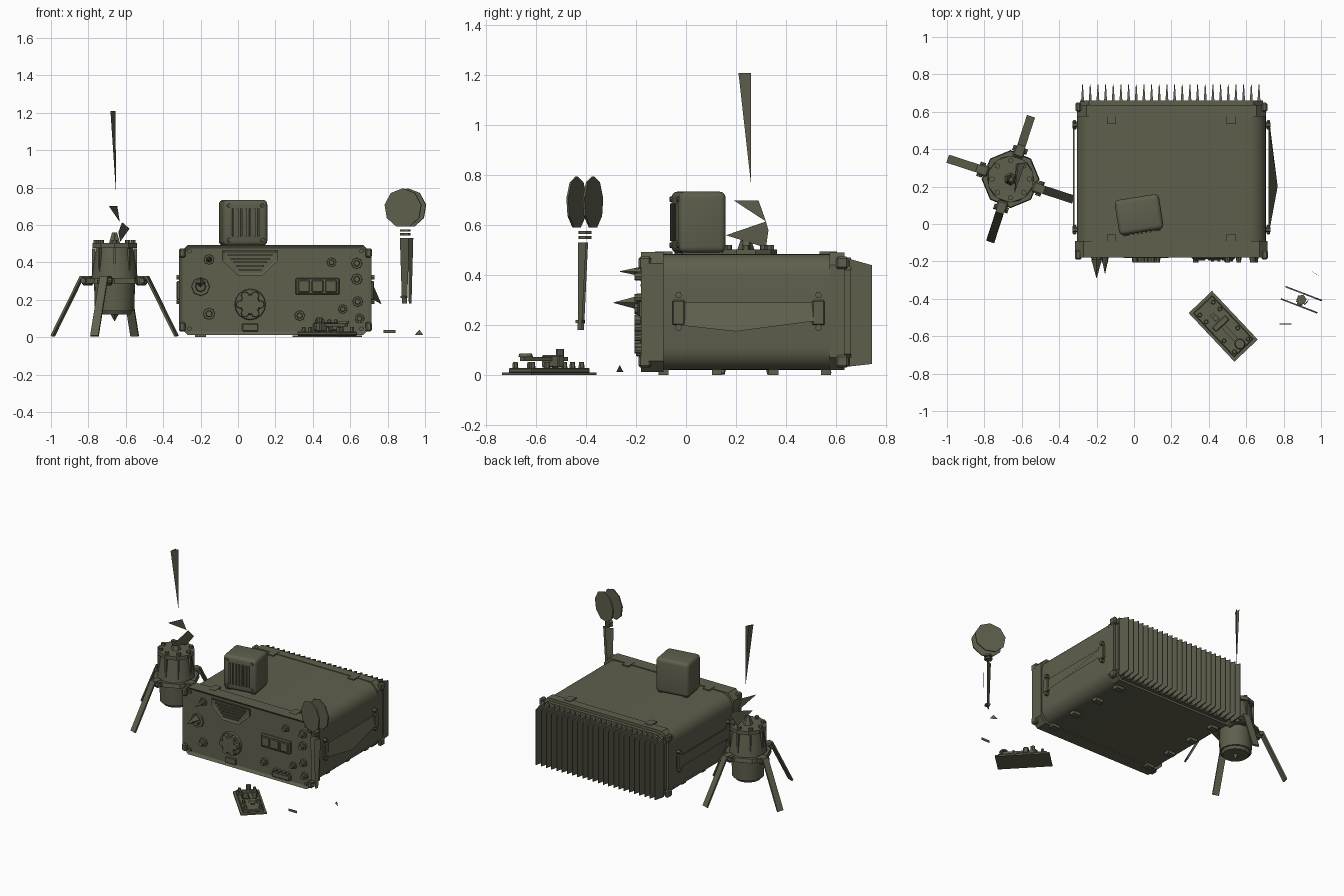
import bpy, bmesh
from math import radians, pi, cos, sin
from mathutils import Matrix, Vector

if "Cube" in bpy.data.objects:
    bpy.data.objects.remove(bpy.data.objects["Cube"], do_unlink=True)

# One olive paint for everything
olive = bpy.data.materials.new("olive_paint")
olive.use_nodes = True
olive.diffuse_color = (0.115, 0.115, 0.075, 1)
bsdf = next(n for n in olive.node_tree.nodes if n.type == "BSDF_PRINCIPLED")
bsdf.inputs["Base Color"].default_value = olive.diffuse_color
bsdf.inputs["Roughness"].default_value = 0.8

FRONT = Matrix.Rotation(radians(90), 4, "X")    # points a cylinder forward
SIDE = Matrix.Rotation(radians(90), 4, "Y")     # points a cylinder left


def finish(name, bm, place=None, smooth=False):
    bmesh.ops.recalc_face_normals(bm, faces=bm.faces)
    if place:
        bmesh.ops.transform(bm, matrix=place, verts=bm.verts)
    mesh = bpy.data.meshes.new(name)
    bm.to_mesh(mesh)
    bm.free()
    mesh.materials.append(olive)
    obj = bpy.data.objects.new(name, mesh)
    bpy.context.collection.objects.link(obj)
    if smooth:
        bpy.ops.object.select_all(action="DESELECT")
        obj.select_set(True)
        bpy.context.view_layer.objects.active = obj
        bpy.ops.object.shade_smooth_by_angle(angle=radians(40))
    return obj


def box(name, centre, size, place=None, bevel=0, segments=1):
    bm = bmesh.new()
    bmesh.ops.create_cube(bm, size=1)
    bmesh.ops.scale(bm, vec=size, verts=bm.verts)
    if bevel:
        bmesh.ops.bevel(bm, geom=bm.edges[:], offset=bevel, segments=segments,
                        profile=0.5, affect="EDGES")
    move = Matrix.Translation(centre)
    return finish(name, bm, place @ move if place else move, segments > 1)


def cone(name, centre, r1, r2, depth, sides=12, turn=None, place=None, smooth=False):
    bm = bmesh.new()
    bmesh.ops.create_cone(bm, cap_ends=True, segments=sides, radius1=r1, radius2=r2, depth=depth)
    move = Matrix.Translation(centre) @ (turn or Matrix())
    return finish(name, bm, place @ move if place else move, smooth)


def prism(name, outline, y0, y1, inset=0, sink=0):
    """Extrude an x-z outline along y; optionally recess the front face."""
    bm = bmesh.new()
    face = bm.faces.new([bm.verts.new((x, y0, z)) for x, z in outline])
    back = bmesh.ops.extrude_face_region(bm, geom=[face], use_keep_orig=True)["geom"]
    bmesh.ops.translate(bm, vec=(0, y1 - y0, 0),
                        verts=[v for v in back if isinstance(v, bmesh.types.BMVert)])
    bmesh.ops.recalc_face_normals(bm, faces=bm.faces)
    if inset:
        bmesh.ops.inset_region(bm, faces=[face], thickness=inset, use_even_offset=True)
        bmesh.ops.translate(bm, vec=(0, sink, 0), verts=face.verts)
    return finish(name, bm)


def sheet(name, points):
    bm = bmesh.new()
    bm.faces.new([bm.verts.new(p) for p in points])
    return finish(name, bm)


def chamfered(x0, x1, z0, z1, c):
    return [(x0 + c, z0), (x1 - c, z0), (x1, z0 + c), (x1, z1 - c),
            (x1 - c, z1), (x0 + c, z1), (x0, z1 - c), (x0, z0 + c)]


# Radio case with rounded long edges
bm = bmesh.new()
bmesh.ops.create_cube(bm, size=1)
bmesh.ops.scale(bm, vec=(1.01, 0.68, 0.465), verts=bm.verts)
long_edges = [e for e in bm.edges if abs(e.verts[0].co.y - e.verts[1].co.y) > 0.1]
bmesh.ops.bevel(bm, geom=long_edges, offset=0.09, segments=6, profile=0.5, affect="EDGES")
finish("radio_case", bm, Matrix.Translation((0.2, 0.24, 0.253)), True)

# Front and rear frames
prism("front_frame", chamfered(-0.315, 0.715, 0.012, 0.492, 0.045), -0.18, -0.09, 0.018, 0.012)
prism("rear_frame", chamfered(-0.305, 0.705, 0.02, 0.49, 0.05), 0.575, 0.635)
prism("rear_plate", chamfered(-0.29, 0.69, 0.035, 0.47, 0.05), 0.63, 0.66)

# Corner guards, latches and feet
for x in (-0.298, 0.698):
    for z in (0.055, 0.45):
        box("front_corner_guard", (x, -0.165, z), (0.035, 0.05, 0.05), bevel=0.008)
        box("rear_corner_guard", (x, 0.625, z), (0.03, 0.05, 0.05), bevel=0.008)
    for y in (-0.03, 0.53):
        box("side_latch", (x + (0.02 if x > 0 else -0.02), y, 0.25), (0.02, 0.05, 0.1), bevel=0.005)
        for z in (0.19, 0.32):
            cone("latch_bolt", (x + (0.018 if x > 0 else -0.018), y, z), 0.014, 0.014, 0.025, 6, SIDE)
for y in (-0.09, 0.125, 0.35, 0.56):
    for x in (-0.2, 0.6):
        box("foot", (x, y, 0.012), (0.06, 0.04, 0.024))
for x in (-0.12, 0.52):
    for y in (-0.09, 0.57):
        box("top_clip", (x, y, 0.488), (0.05, 0.07, 0.012))

# Carrying straps
sheet("left_strap", [(0.718, -0.03, 0.29), (0.718, 0.54, 0.29), (0.725, 0.54, 0.22),
                     (0.768, 0.2, 0.175), (0.725, -0.03, 0.2)])
box("right_strap", (-0.322, 0.25, 0.25), (0.008, 0.57, 0.08))

# Rear cooling fins, tapering towards the tip
for i in range(24):
    x = -0.275 + i * 0.041
    bm = bmesh.new()
    rows = []
    for y, half, low, high in ((0.655, 0.008, 0.035, 0.465), (0.745, 0.002, 0.045, 0.44)):
        rows.append([bm.verts.new((x + s * half, y, z))
                     for s, z in ((-1, low), (1, low), (1, high), (-1, high))])
    bm.faces.new(rows[0])
    bm.faces.new(rows[1])
    for k in range(4):
        n = (k + 1) % 4
        bm.faces.new((rows[0][k], rows[0][n], rows[1][n], rows[1][k]))
    finish("cooling_fin", bm)

# Front panel: grille, dial, display, label and controls
prism("grille_plate", [(0, 0.33), (0.13, 0.33), (0.215, 0.41), (0.215, 0.462),
                       (-0.085, 0.462), (-0.085, 0.41)], -0.178, -0.16, 0.012, 0.006)
for i in range(5):
    box("grille_bar", (0.065, -0.177, 0.36 + i * 0.02), (0.12 + i * 0.03, 0.012, 0.009))
cone("dial_base", (0.065, -0.172, 0.175), 0.085, 0.08, 0.02, 16, FRONT)
cone("dial_core", (0.065, -0.188, 0.175), 0.058, 0.05, 0.035, 12, FRONT)
for i in range(6):
    a = i * pi / 3
    cone("dial_lobe", (0.065 + 0.054 * cos(a), -0.188, 0.175 + 0.054 * sin(a)),
         0.023, 0.02, 0.035, 8, FRONT)
box("display_frame", (0.425, -0.175, 0.272), (0.235, 0.024, 0.09), bevel=0.006)
for i in range(3):
    box("display_cell", (0.352 + i * 0.073, -0.188, 0.272), (0.062, 0.012, 0.065), bevel=0.004)
box("label_plate", (0.065, -0.172, 0.052), (0.085, 0.014, 0.042), bevel=0.004)
for x, z, r in ((-0.2, 0.27, 0.05), (-0.155, 0.415, 0.028), (-0.155, 0.125, 0.032),
                (0.635, 0.395, 0.03), (0.635, 0.31, 0.03), (0.64, 0.19, 0.028),
                (0.56, 0.15, 0.025), (0.33, 0.115, 0.028), (0.5, 0.4, 0.026),
                (0.65, 0.1, 0.026)):
    cone("control_base", (x, -0.172, z), r, r * 0.95, 0.014, 8, FRONT)
    cone("control_knob", (x, -0.188, z), r * 0.6, r * 0.5, 0.035, 8, FRONT)
cone("upper_plug", (-0.155, -0.225, 0.415), 0.018, 0.001, 0.08, 4, FRONT)
cone("lower_plug", (-0.2, -0.24, 0.29), 0.028, 0.001, 0.1, 4, FRONT)
box("terminal_strip", (0.47, -0.175, 0.055), (0.14, 0.03, 0.04), bevel=0.006)
for i in range(4):
    cone("terminal_post", (0.42 + i * 0.034, -0.183, 0.085), 0.011, 0.009, 0.035, 6, FRONT)
for x in (-0.26, 0.66):
    for z in (0.045, 0.46):
        cone("panel_screw", (x, -0.172, z), 0.012, 0.012, 0.015, 6, FRONT)

# Loudspeaker box on the case
spin = Matrix.Translation((0.027, 0.05, 0.612)) @ Matrix.Rotation(radians(9), 4, "Z")
box("speaker_box", (0, 0, 0), (0.24, 0.19, 0.245), spin, 0.025, 4)
for i in range(7):
    box("speaker_slat", ((i - 3) * 0.023, -0.097, 0), (0.01, 0.012, 0.15), spin)
for x in (-0.09, 0.09):
    box("speaker_foot", (x, 0, -0.12), (0.03, 0.16, 0.02), spin)
    for z in (-0.092, 0.092):
        cone("speaker_screw", (x, -0.096, z), 0.012, 0.01, 0.012, 8, FRONT, spin)

# Antenna base on its four legs
BASE = Matrix.Translation((-0.66, 0.24, 0))
cone("base_cup", (0, 0, 0.215), 0.105, 0.11, 0.15, 16, place=BASE, smooth=True)
cone("base_cap", (0, 0, 0.135), 0.085, 0.1, 0.03, 16, place=BASE)
cone("base_spike", (0, 0, 0.107), 0.002, 0.024, 0.04, 4, place=BASE)
cone("base_collar", (0, 0, 0.302), 0.155, 0.15, 0.028, 8, place=BASE)
cone("base_bell", (0, 0, 0.395), 0.125, 0.1, 0.17, 16, place=BASE, smooth=True)
cone("base_flange", (0, 0, 0.49), 0.125, 0.125, 0.025, 10, place=BASE)
for i in range(8):
    around = BASE @ Matrix.Rotation(i * pi / 4, 4, "Z")
    cone("flange_bolt", (0.1, 0, 0.51), 0.015, 0.015, 0.02, 6, place=around)
    box("bell_rib", (0.112, 0, 0.395), (0.016, 0.012, 0.16), around)
for i in range(4):
    around = BASE @ Matrix.Rotation(radians(72 + 90 * i), 4, "Z")
    box("leg_bracket", (0.15, 0, 0.302), (0.05, 0.06, 0.05), around, 0.008)
    cone("leg_pin", (0.165, 0, 0.302), 0.015, 0.015, 0.08, 8, FRONT, around)
    box("leg_arm", (0.165, 0, 0.32), (0.05, 0.045, 0.014), around)
    top, tip = Vector((0.185, 0, 0.32)), Vector((0.348, 0, 0.006))
    tilt = (tip - top).to_track_quat("Z", "Y").to_matrix().to_4x4()
    slope = Matrix.Translation((top + tip) / 2) @ tilt
    leg = box("antenna_leg", (0, 0, 0), (0.045, 0.012, (tip - top).length), None)
    thin_axis = Matrix.Rotation(radians(90), 4, "Z") if abs(tilt[1][1]) > 0.5 else Matrix()
    leg.data.transform(around @ slope @ thin_axis)

# Whip antenna in separate slivers
cone("antenna_spring", (0, 0, 0.53), 0.035, 0.015, 0.06, 6, place=BASE)
sheet("spring_sliver", [(-0.64, 0.16, 0.56), (-0.62, 0.32, 0.615), (-0.58, 0.33, 0.58), (-0.63, 0.32, 0.51)])
sheet("joint_sliver", [(-0.69, 0.19, 0.70), (-0.645, 0.29, 0.70), (-0.632, 0.32, 0.615)])
sheet("whip_front", [(-0.682, 0.21, 1.21), (-0.655, 0.26, 1.21), (-0.652, 0.26, 0.765)])
sheet("whip_back", [(-0.682, 0.21, 1.21), (-0.675, 0.26, 1.21), (-0.652, 0.26, 0.765)])

# Microphone: two thin faceted discs on a slim grip
MIC = Matrix.Translation((0.895, -0.405, 0)) @ Matrix.Rotation(radians(-21), 4, "Z")
for offset in (-0.035, 0.035):
    cone("microphone_disc", (0, offset, 0.69), 0.106, 0.106, 0.008, 9, FRONT, MIC)
for z in (0.55, 0.57):
    cone("microphone_ring", (0, 0, z), 0.028, 0.028, 0.012, 6, place=MIC)
for x, wide in ((-0.004, 0.04), (0.03, 0.015)):
    sheet("microphone_grip", [MIC @ Vector(p) for p in (
        (x - wide / 2, -0.02, 0.53), (x + wide / 2, 0.02, 0.53),
        (x + wide / 3, 0, 0.18), (x - wide / 5, -0.02, 0.18))])
box("microphone_button", (0, -0.02, 0.215), (0.03, 0.03, 0.012), MIC)

# Hand key: stepped base, lever, posts and knob
KEY = Matrix.Translation((0.477, -0.547, 0)) @ Matrix.Rotation(radians(-46.7), 4, "Z")
box("key_base", (0, 0, 0.005), (0.357, 0.172, 0.01), KEY)
box("key_deck", (0, 0, 0.019), (0.32, 0.14, 0.02), KEY, 0.004)
box("key_lever", (0.03, 0, 0.065), (0.24, 0.025, 0.016), KEY)
box("key_bridge", (-0.02, 0, 0.055), (0.035, 0.1, 0.05), KEY, 0.005)
cone("key_knob", (0.13, 0, 0.08), 0.03, 0.025, 0.014, 10, place=KEY)
cone("key_adjuster", (-0.06, 0, 0.085), 0.016, 0.016, 0.04, 8, place=KEY)
for x in (-0.13, -0.08, 0.06, 0.14):
    for y in (-0.05, 0.05):
        cone("key_post", (x, y, 0.038), 0.013, 0.01, 0.03, 6, place=KEY)

# Loose chips on the ground
box("cable_clip", (0.81, -0.535, 0.03), (0.065, 0.004, 0.016), None)
sheet("ground_chip", [(0.945, -0.25, 0.012), (0.99, -0.28, 0.012), (0.97, -0.265, 0.04)])
